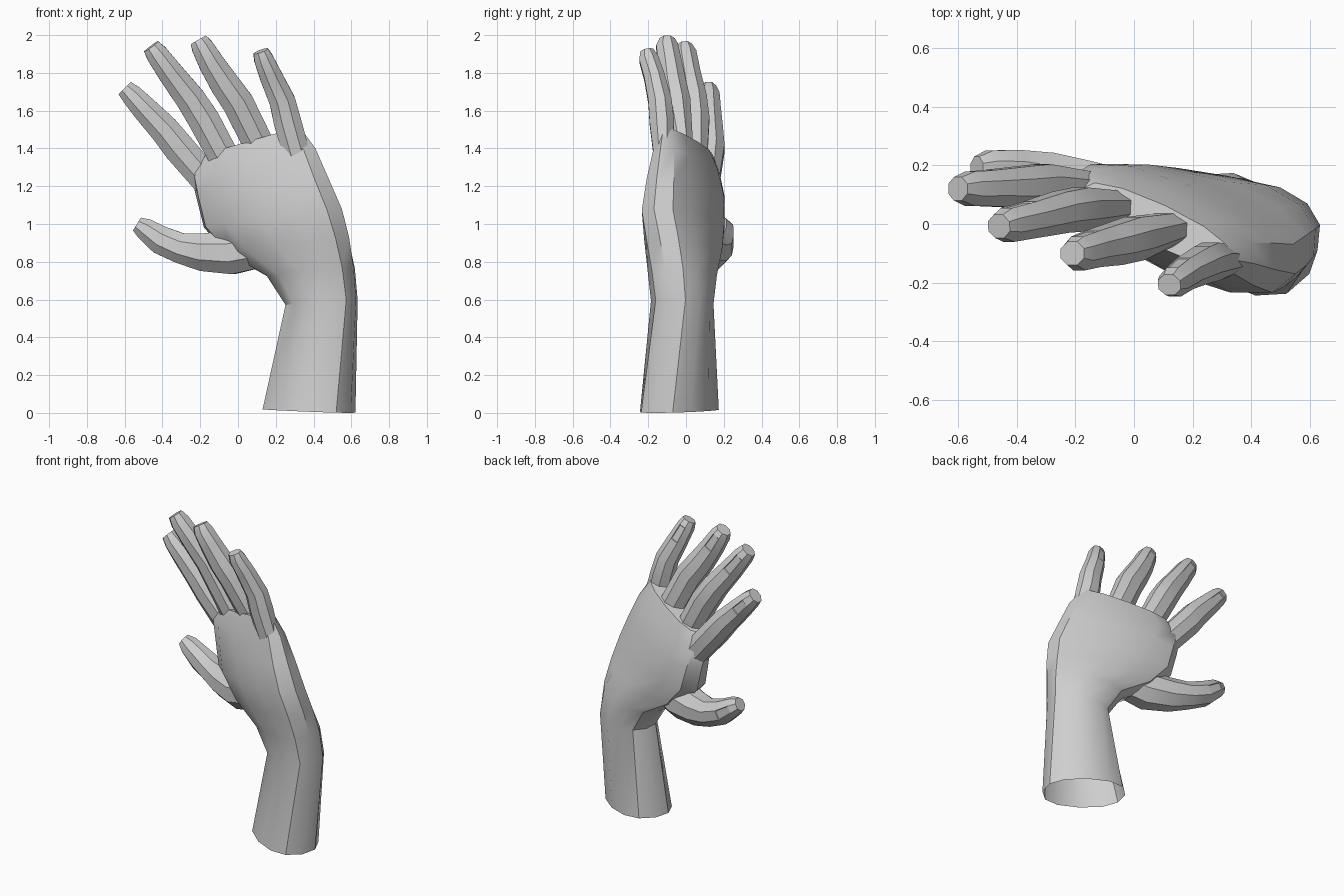
import bpy
import bmesh
import math
from mathutils import Vector

default_cube = bpy.data.objects.get("Cube")
if default_cube:
    bpy.data.objects.remove(default_cube, do_unlink=True)

GREY = (0.62, 0.62, 0.62, 1.0)
skin = bpy.data.materials.new("skin_grey")
skin.use_nodes = True
skin.diffuse_color = GREY
skin.node_tree.nodes["Principled BSDF"].inputs["Base Color"].default_value = GREY


def loft(name, rings, nail=False):
    """Skin a list of point rings, open at the start and capped at the end."""
    bm = bmesh.new()
    rows = [[bm.verts.new(point) for point in ring] for ring in rings]
    count = len(rows[0])
    bands = []
    for lower, upper in zip(rows, rows[1:]):
        band = []
        for i in range(count):
            j = (i + 1) % count
            band.append(bm.faces.new((lower[i], lower[j], upper[j], upper[i])))
        bands.append(band)
    bm.faces.new(rows[-1])
    bmesh.ops.recalc_face_normals(bm, faces=bm.faces[:])
    if nail:
        # sunken nail on the back of the last full segment
        bm.normal_update()
        back = max(bands[-2], key=lambda face: face.normal.y)
        bmesh.ops.inset_individual(bm, faces=[back], thickness=0.005, depth=-0.004)
    mesh = bpy.data.meshes.new(name)
    bm.to_mesh(mesh)
    bm.free()
    mesh.materials.append(skin)
    obj = bpy.data.objects.new(name, mesh)
    bpy.context.collection.objects.link(obj)
    bpy.ops.object.select_all(action="DESELECT")
    obj.select_set(True)
    bpy.context.view_layer.objects.active = obj
    bpy.ops.object.shade_smooth_by_angle(angle=math.radians(35))


def soften(value, power=0.88):
    return math.copysign(abs(value) ** power, value)


def palm_ring(left, right, thick, sides=12):
    """Flattened oval between two edge points of the hand."""
    left, right = Vector(left), Vector(right)
    middle, half = (left + right) / 2, (right - left) / 2
    depth = Vector((-half.y, half.x, 0)).normalized() * thick
    angles = [math.tau * i / sides for i in range(sides)]
    return [middle + half * soften(math.cos(a)) + depth * soften(math.sin(a)) for a in angles]


def digit(name, path, widths, depths, sides=8):
    """Eight-sided tapering tube along a path, flat side to the front."""
    points = [Vector(p) for p in path]
    fit = 1 / math.cos(math.pi / sides)
    rings = []
    for i, point in enumerate(points):
        along = (points[min(i + 1, len(points) - 1)] - points[max(i - 1, 0)]).normalized()
        side = along.cross(Vector((0, 1, 0))).normalized()
        back = side.cross(along)
        ring = []
        for k in range(sides):
            a = math.tau * (k + 0.5) / sides
            ring.append(point + fit * (side * widths[i] * math.cos(a) + back * depths[i] * math.sin(a)))
        rings.append(ring)
    loft(name, rings, nail=True)


# forearm stump, wrist and palm, open at the bottom
loft("palm_and_wrist", [palm_ring(*section) for section in (
    ((.155, .1, .02), (.597, -.17, 0), .18),
    ((.26, .05, .57), (.625, -.09, .6), .155),
    ((.16, .07, .72), (.612, -.11, .77), .165),
    ((-.05, .11, .84), (.588, -.14, .93), .168),
    ((-.18, .14, .98), (.55, -.17, 1.08), .165),
    ((-.22, .15, 1.14), (.48, -.155, 1.24), .145),
    ((-.25, .14, 1.26), (.41, -.135, 1.4), .11),
    ((-.18, .12, 1.36), (.33, -.12, 1.51), .07),
)])

# four fingers sharing one taper, their flat roots buried in the palm
FINGER_WIDTHS = (.08, .083, .078, .068, .058, .046)
FINGER_DEPTHS = (.05, .074, .07, .062, .058, .04)
FINGERS = {
    "index_finger": (1, (
        (-.12, .12, 1.18), (-.31, .13, 1.4), (-.39, .125, 1.5),
        (-.49, .122, 1.605), (-.56, .12, 1.68), (-.6, .12, 1.72))),
    "middle_finger": (1, (
        (-.04, .06, 1.29), (-.18, .05, 1.55), (-.25, .04, 1.66),
        (-.35, .015, 1.79), (-.43, -.003, 1.9), (-.46, -.008, 1.94))),
    "ring_finger": (1, (
        (.14, -.01, 1.36), (0, -.05, 1.64), (-.07, -.07, 1.74),
        (-.14, -.085, 1.85), (-.19, -.1, 1.94), (-.21, -.1, 1.975))),
    "little_finger": (.88, (
        (.33, -.12, 1.3), (.262, -.128, 1.54), (.235, -.138, 1.65),
        (.175, -.168, 1.78), (.135, -.198, 1.875), (.12, -.207, 1.915))),
}
for finger_name, (size, finger_path) in FINGERS.items():
    digit(finger_name, finger_path,
          [size * w for w in FINGER_WIDTHS], [size * d for d in FINGER_DEPTHS])

# thumb with its wide fleshy base
digit("thumb", (
    (.16, .03, .88), (-.03, .07, .85), (-.18, .125, .85), (-.3, .165, .87),
    (-.41, .185, .915), (-.495, .19, .975), (-.535, .19, 1)),
    (.1, .115, .1, .08, .075, .058, .04),
    (.08, .11, .095, .08, .068, .06, .04))
